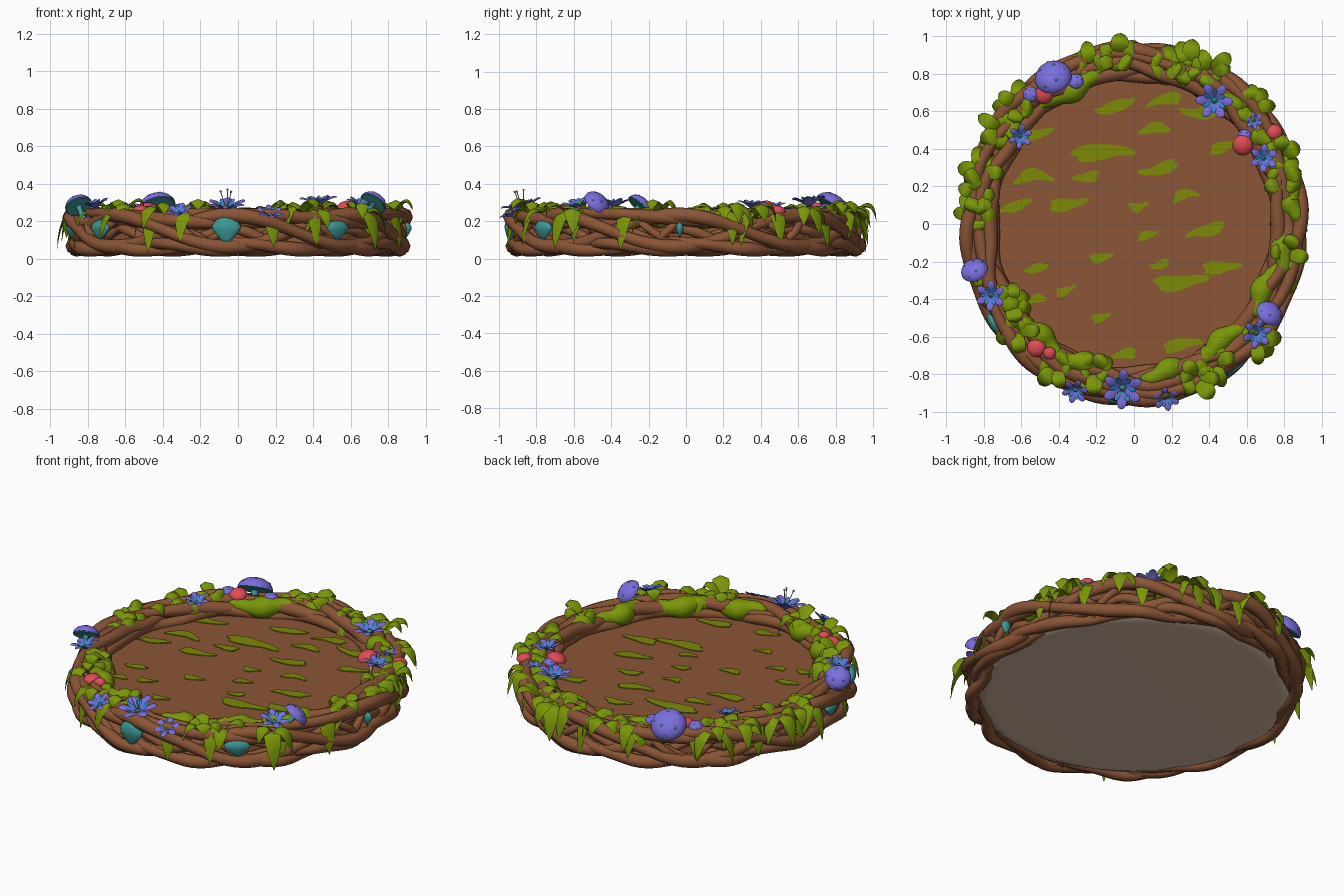
import bpy, bmesh, random
from math import sin, cos, pi, radians, atan2
from mathutils import Matrix, Vector

if "Cube" in bpy.data.objects:
    bpy.data.objects.remove(bpy.data.objects["Cube"])
random.seed(4)
vary = random.uniform


def material(name, code):
    rgb = [int(code[i:i + 2], 16) / 255 for i in (0, 2, 4)]
    linear = [((c + .055) / 1.055) ** 2.4 for c in rgb] + [1]
    mat = bpy.data.materials.new(name)
    mat.use_nodes = True
    mat.diffuse_color = linear
    node = next(n for n in mat.node_tree.nodes if n.type == 'BSDF_PRINCIPLED')
    node.inputs["Base Color"].default_value = linear
    node.inputs["Roughness"].default_value = .8
    return mat


bark = material("bark brown", "8B5536")
soil = material("soil brown", "8B5636")
leaf = material("leaf green", "7A9608")
moss = material("moss green", "7C8A08")
purple = material("violet", "7A6EDE")
teal = material("teal", "3C9A98")
blue = material("petal blue", "3488CC")
red = material("cap red", "E04C55")
cream = material("stem cream", "E0C8B0")
stone = material("base grey", "D8BCA8")


def loft(bm, rings, mat=0, closed=False):
    """Skin a list of equal-sized rings; cap the ends unless closed."""
    rows = [[bm.verts.new(p) for p in ring] for ring in rings]
    n = len(rows[0])
    pairs = list(zip(rows, rows[1:])) + ([(rows[-1], rows[0])] if closed else [])
    faces = [bm.faces.new((a[i], a[(i + 1) % n], b[(i + 1) % n], b[i]))
             for a, b in pairs for i in range(n)]
    if not closed:
        faces += [bm.faces.new(rows[0][::-1]), bm.faces.new(rows[-1])]
    for f in faces:
        f.material_index = mat


def finish(bm, name, mats, matrix=Matrix()):
    bmesh.ops.recalc_face_normals(bm, faces=bm.faces)
    for f in bm.faces:
        f.smooth = True
    for e in bm.edges:
        e.smooth = len(e.link_faces) == 2 and e.calc_face_angle() < .85
    mesh = bpy.data.meshes.new(name)
    bm.to_mesh(mesh)
    bm.free()
    for m in mats:
        mesh.materials.append(m)
    obj = bpy.data.objects.new(name, mesh)
    obj.matrix_world = matrix
    bpy.context.scene.collection.objects.link(obj)


def tube(bm, points, radii, mat=0, closed=False, sides=8):
    rings, last = [], len(points) - 1
    for i, p in enumerate(points):
        before = points[i - 1] if closed or i else p
        after = points[(i + 1) % len(points)] if closed or i < last else p
        along = (after - before).normalized()
        side = along.cross(Vector((0, 0, 1)))
        side = side.normalized() if side.length > .01 else Vector((1, 0, 0))
        up = side.cross(along)
        rings.append([p + radii[i] * (side * cos(a) + up * sin(a))
                      for a in (2 * pi * k / sides for k in range(sides))])
    loft(bm, rings, mat, closed)


def lathe(bm, profile, mat=0, sides=20):
    loft(bm, [[(r * cos(2 * pi * k / sides), r * sin(2 * pi * k / sides), z)
               for k in range(sides)] for r, z in profile], mat)


def blade(bm, yaw, length, rise, drop, width, mat=0, steps=8):
    """Arching pointed leaf with a raised midrib."""
    out, side = Vector((cos(yaw), sin(yaw), 0)), Vector((-sin(yaw), cos(yaw), 0))
    rings = []
    for i in range(steps + 1):
        t = i / steps
        p = out * length * sin(t * 1.3) + Vector((0, 0, rise * t - drop * t * t))
        w = width * max(.03, (1 - t) ** .8 * (.5 + 2 * t))
        lift = Vector((0, 0, w * .4)) + out * w * .2 * t
        rings.append([p - side * w, p + lift, p + side * w, p - lift * .3])
    loft(bm, rings, mat)


def around(deg, r, z):
    a = radians(deg)
    return Vector((r * cos(a) * .98, r * sin(a) * 1.03, z))


def placed(p, tilt=0, turn=None):
    turn = atan2(p[1], p[0]) if turn is None else radians(turn)
    return Matrix.Translation(p) @ Matrix.Rotation(turn, 4, 'Z') @ Matrix.Rotation(tilt, 4, 'Y')


# Platform: pale base and soil floor
bm = bmesh.new()
lathe(bm, [(.8, .03), (.83, .031), (.87, .05), (.87, .06)], sides=64)
finish(bm, "base_disc", [stone])
bm = bmesh.new()
lathe(bm, [(.82, .06), (.82, .168)], sides=64)
finish(bm, "soil_floor", [soil])

# Moss streaks lying on the floor: x, y, half length
streaks = [(-.18, .39, .16), (.11, .51, .08), (.17, .67, .09), (-.1, .62, .1), (-.36, .1, .1),
           (-.25, .25, .07), (-.54, .26, .1), (-.63, .1, .08), (.14, .29, .1), (.02, .09, .05),
           (.39, -.03, .1), (.48, .41, .08), (.36, .59, .1), (.07, -.06, .05), (.24, -.31, .14),
           (.46, -.23, .1), (.14, -.22, .05), (-.18, -.18, .06), (-.52, -.24, .06),
           (-.37, -.36, .05), (-.52, -.4, .05), (-.18, -.5, .05), (-.05, -.69, .07),
           (-.57, .47, .12), (.27, .16, .07), (.25, -.64, .1)]
bm = bmesh.new()
for x, y, size in streaks:
    bend, slant = vary(-.3, .3), vary(.05, .35)
    outline = []
    for k in range(28):
        a = 2 * pi * k / 28
        wave = 1 + .22 * sin(3 * a + x * 30)
        u = cos(a) * wave
        v = sin(a) * wave * (.014 / size + .19) + bend * u * u + slant * u
        outline.append((x + size * u, y + size * v))
    loft(bm, [[(u, v, z) for u, v in outline] for z in (.167, .173)])
finish(bm, "floor_moss", [moss])

# Braided roots: radius, height, waves, radial swing, vertical swing, thickness
braids = {"outer_root": (.895, .148, 4, .022, .085, .036),
          "fine_root": (.85, .11, 8, .025, .05, .026),
          "rim_root": (.815, .22, 5, .035, .018, .038),
          "crown_root": (.865, .215, 3, .03, .025, .034),
          "foot_root": (.87, .066, 6, .03, .02, .034)}
for name, (r, z, waves, dr, dz, thick) in braids.items():
    for half in (0, pi):
        bm = bmesh.new()
        points, radii = [], []
        for k in range(144):
            deg = k * 2.5
            a = radians(deg - 267) * waves + half
            points.append(around(deg, r + dr * sin(a) + .008 * sin(a * 3), z + dz * cos(a)))
            radii.append(thick * (1 + .12 * sin(a * 2 + z * 50)))
        tube(bm, points, radii, closed=True)
        finish(bm, name, [bark])
bm = bmesh.new()
tube(bm, [around(k * 5, .775 + .012 * sin(k), .185 + .012 * cos(k * .7)) for k in range(72)],
     [.034] * 72, closed=True)
finish(bm, "inner_root", [bark])

# Short side roots slanting across the braid
bm = bmesh.new()
for k in range(16):
    start, lean = k * 22.5 + vary(-4, 4), vary(10, 18) * (1 if k % 2 else -1)
    tube(bm, [around(start + lean * t, .85 + .055 * sin(pi * t), .23 - .18 * t)
              for t in (i / 8 for i in range(9))], [.022] * 9)
finish(bm, "slanting_roots", [bark])

# Teal stones framed by the outer roots: angle, half width, half height
for deg, wide, tall in [(266, .078, .08), (306, .075, .06), (215, .075, .06),
                        (188, .06, .05), (358, .02, .045)]:
    bm = bmesh.new()
    lathe(bm, [(.03, -1), (.55, -.5), (.95, 0), (1, .25), (.7, .65), (.05, .9)], sides=16)
    finish(bm, "teal_stone", [teal],
           placed(around(deg, .915, .155)) @ Matrix.Diagonal((.03, wide, tall, 1)))

# Moss mounds draped along the rim
for start, end, r in [(272, 297, .79), (294, 322, .78), (216, 242, .78), (238, 262, .78),
                      (322, 346, .79), (341, 362, .83), (0, 14, .87), (101, 131, .78),
                      (44, 62, .82), (28, 40, .83), (138, 152, .82), (202, 222, .81)]:
    bm = bmesh.new()
    ts = [i / 16 for i in range(17)]
    tube(bm, [around(start + (end - start) * t, r + .015 * sin(t * 9), .222 + .01 * sin(t * 7))
              for t in ts],
         [.058 * max(.08, sin(pi * t) ** .6) * (1 + .12 * sin(t * 16)) for t in ts], sides=10)
    finish(bm, "moss_mound", [leaf])

# Leaf tufts arching over the rim: angle and distance from the middle
for deg, r in [(106, .84), (96, .87), (78, .84), (70, .87), (62, .89), (44, .88), (136, .88),
               (146, .87), (162, .87), (170, .87), (177, .86), (24, .88), (16, .84), (318, .9),
               (350, .84), (293, .87), (301, .83), (240, .85), (254, .79), (221, .84), (212, .78)]:
    bm = bmesh.new()
    for k in range(6):
        yaw = pi * k / 3 + vary(-.35, .35)
        blade(bm, yaw, vary(.11, .155) * (.9 + .1 * cos(yaw)), vary(.16, .3),
              vary(.24, .34), vary(.042, .055))
    finish(bm, "leaf_tuft", [leaf], placed(around(deg, r, .215)))

# Pointed leaves hanging down the outside
for deg in (15, 32, 52, 70, 88, 108, 130, 152, 170, 199, 238, 251, 281, 297, 322, 340):
    bm = bmesh.new()
    blade(bm, vary(-.3, .3), vary(.08, .1), .1, vary(.24, .3), vary(.042, .055))
    finish(bm, "hanging_leaf", [leaf], placed(around(deg, .86, .23)))


# Mushrooms built around the rim of the cap, leaning by tilt towards turn
def mushroom(x, y, z, r, tilt, turn, cap, under, dots):
    bm = bmesh.new()
    dome = [(r * cos(a), r * .68 * sin(a)) for a in (i * pi / 16 for i in range(8))]
    lathe(bm, dome + [(r * .03, r * .68)])
    lathe(bm, [(r * .96, .001), (r * .93, -.004), (r * .3, -.007)], 1)
    lathe(bm, [(r * .28, .16 - z), (r * .17, -.03), (r * .24, 0)], 1, 10)
    for k in range(dots):
        a, b = k * 2.4, .4 + .8 * k / dots
        spot = Vector((r * cos(b) * cos(a), r * cos(b) * sin(a), r * .68 * sin(b)))
        new = bmesh.ops.create_icosphere(bm, subdivisions=2, radius=r * .09,
                                         matrix=Matrix.Translation(spot * .94))
        for f in {f for v in new["verts"] for f in v.link_faces}:
            f.material_index = 1
    finish(bm, "mushroom", [cap, under], placed(Vector((x, y, z)), tilt, turn))


for x, y, z, r, tilt, turn in [(-.43, .78, .275, .1, .62, 110), (-.31, .76, .265, .042, .2, 100),
                               (-.55, .69, .265, .042, .1, 130), (-.85, -.25, .28, .074, .75, 115),
                               (.72, -.48, .295, .075, .8, 50), (.59, .47, .265, .036, .2, 90)]:
    mushroom(x, y, z, r, tilt, turn, purple, teal, 6)
for x, y, z, r, tilt, turn in [(-.48, .69, .265, .05, .2, 300), (-.52, -.66, .25, .05, .1, 200),
                               (-.45, -.69, .265, .034, .2, 300), (.58, .42, .27, .056, .3, 230),
                               (.75, .49, .255, .042, .2, 30)]:
    mushroom(x, y, z, r, tilt, turn, red, cream, 0)

# Flowers: violet petals, blue inner petals, teal heart, stamens on the large ones
for x, y, z, size, tilt in [(.43, .66, .28, .105, -.1), (.69, .35, .27, .08, .1),
                            (-.61, .47, .26, .07, -.2), (-.76, -.38, .27, .085, .2),
                            (.65, -.58, .27, .085, .3), (-.06, -.87, .25, .115, .25),
                            (-.31, -.88, .235, .075, .5), (.17, -.92, .225, .075, .5),
                            (.64, .55, .25, .05, 0)]:
    bm = bmesh.new()
    for k in range(6):
        a = k * pi / 3
        blade(bm, a, size, size, size * .6, size * .27)
        blade(bm, a + pi / 6, size * .65, size * .75, size * .25, size * .14, 1)
    if size > .11:
        for a in (1, 3, 5):
            tip = Vector((cos(a) * .03, sin(a) * .03, .11))
            tube(bm, [tip * .1, tip * .6, tip], [.0025] * 3, 3, sides=5)
            tube(bm, [tip, tip * 1.08], [.006] * 2, 3, sides=6)
    lathe(bm, [(size * .05, 0), (size * .16, size * .15), (size * .06, size * .3)], 2, 8)
    finish(bm, "flower", [purple, blue, teal, cream], placed(Vector((x, y, z)), tilt))
